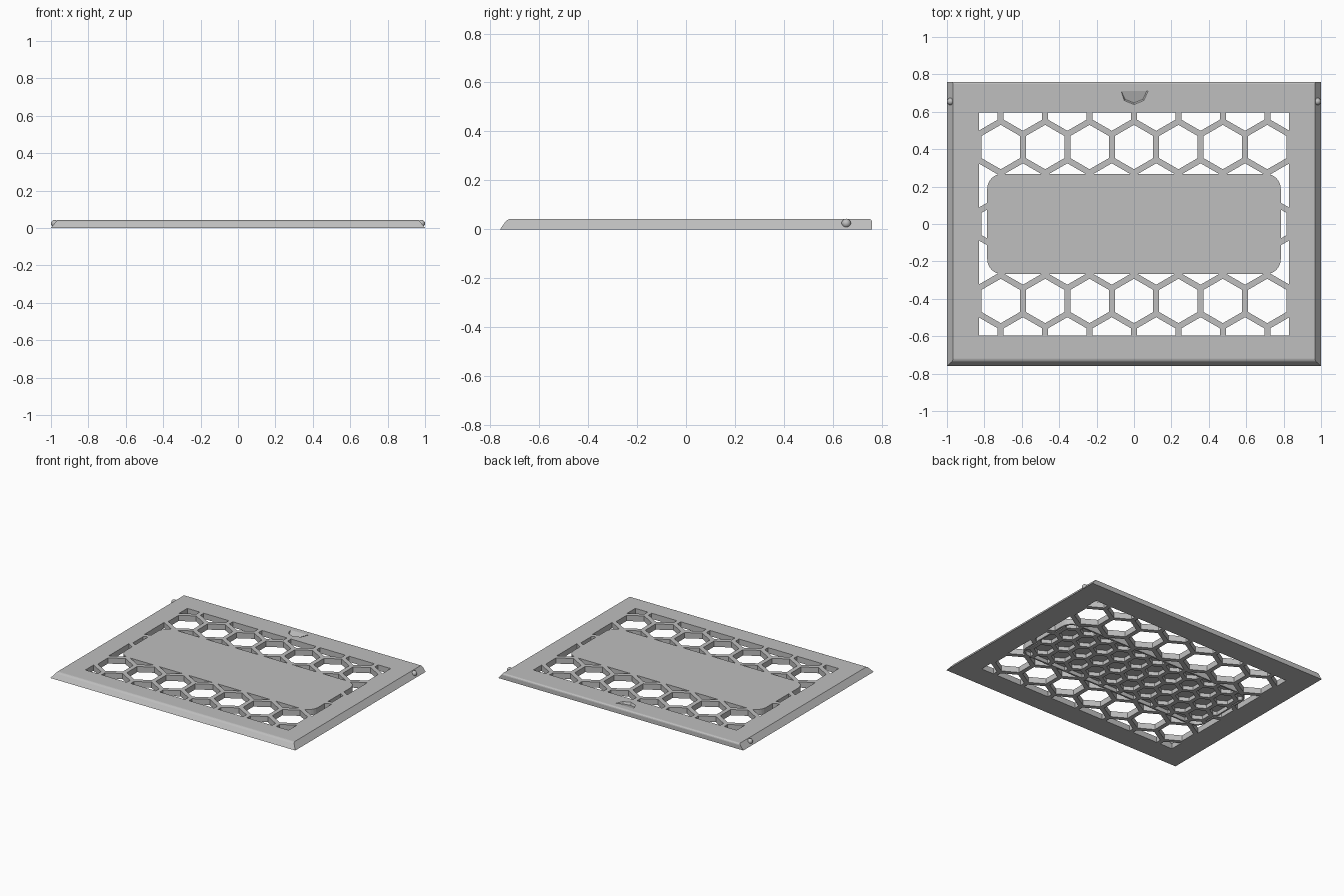
import bpy, bmesh, math
from mathutils import Matrix

cube = bpy.data.objects.get("Cube")
if cube:
    bpy.data.objects.remove(cube)

H = 0.042                      # panel thickness
WX, WY = 0.83, 0.595           # half size of the window in the frame
PX, PY, PR = 0.785, 0.268, 0.08  # half size and corner radius of the plate

grey = bpy.data.materials.new("light_grey")
grey.use_nodes = True
grey.diffuse_color = (0.52, 0.52, 0.52, 1)
grey.node_tree.nodes["Principled BSDF"].inputs["Base Color"].default_value = grey.diffuse_color


def make(name, bm):
    bmesh.ops.recalc_face_normals(bm, faces=bm.faces)
    mesh = bpy.data.meshes.new(name)
    bm.to_mesh(mesh)
    bm.free()
    mesh.materials.append(grey)
    obj = bpy.data.objects.new(name, mesh)
    bpy.context.collection.objects.link(obj)
    return obj


def prism(bm, bottom, top):
    """Join two matching outlines of 3D points into a closed solid."""
    a = [bm.verts.new(p) for p in bottom]
    b = [bm.verts.new(p) for p in top]
    bm.faces.new(a[::-1])
    bm.faces.new(b)
    for i in range(len(a)):
        j = (i + 1) % len(a)
        bm.faces.new((a[i], a[j], b[j], b[i]))


def slab(name, outline, z0, z1):
    bm = bmesh.new()
    prism(bm, [(x, y, z0) for x, y in outline], [(x, y, z1) for x, y in outline])
    return make(name, bm)


def rect(x, y):
    return [(-x, -y), (x, -y), (x, y), (-x, y)]


def rounded(x, y, r, steps=6):
    pts = []
    for k, (sx, sy) in enumerate([(1, 1), (-1, 1), (-1, -1), (1, -1)]):
        for i in range(steps + 1):
            a = math.pi / 2 * (k + i / steps)
            pts.append((sx * (x - r) + r * math.cos(a), sy * (y - r) + r * math.sin(a)))
    return pts


def hexes(name, pitch, wall, rows, cols, z0, z1):
    """Honeycomb of upright hexagonal prisms centred on the origin."""
    bm = bmesh.new()
    r = (pitch - wall) / math.sqrt(3)
    for row in range(-rows, rows + 1):
        for col in range(-cols, cols + 1):
            cx = pitch * (col + 0.5 * (row % 2))
            cy = pitch * row * math.sqrt(3) / 2
            ring = [(cx + r * math.sin(k * math.pi / 3), cy - r * math.cos(k * math.pi / 3))
                    for k in range(6)]
            prism(bm, [(x, y, z0) for x, y in ring], [(x, y, z1) for x, y in ring])
    return make(name, bm)


def boolean(obj, cutter, operation="DIFFERENCE"):
    """Apply the boolean and discard the cutter."""
    mod = obj.modifiers.new("cut", "BOOLEAN")
    mod.operation, mod.solver, mod.object = operation, "EXACT", cutter
    graph = bpy.context.evaluated_depsgraph_get()
    graph.update()
    mesh = bpy.data.meshes.new_from_object(obj.evaluated_get(graph))
    obj.modifiers.clear()
    obj.data = mesh
    bpy.data.objects.remove(cutter)


# Frame: sloped sides and front, upright back, softened top edges
bm = bmesh.new()
prism(bm, [(x, y, 0) for x, y in rect(1, 0.76)],
      [(-0.967, -0.73, H), (0.967, -0.73, H), (0.967, 0.76, H), (-0.967, 0.76, H)])
ends = [e for e in bm.edges
        if all(v.co.z > H / 2 for v in e.verts) and abs(e.verts[0].co.y - e.verts[1].co.y) < 0.01]
bmesh.ops.bevel(bm, geom=ends, offset=0.012, segments=3, profile=0.5, affect="EDGES")
frame = make("frame", bm)
boolean(frame, slab("window_cutter", rect(WX, WY), -0.1, 0.1))

# Finger notch: a ramp sinking toward the middle of the panel
bm = bmesh.new()
mouth = [(-0.078, 0.715), (-0.053, 0.66), (0, 0.638), (0.053, 0.66), (0.078, 0.715)]
floor = [(x * 0.9, 0.715 + (y - 0.715) * 0.88) for x, y in mouth]
prism(bm, [(x, y, H + 0.001 - 0.3 * (0.715 - y)) for x, y in floor],
      [(x, y, H + 0.001) for x, y in mouth])
boolean(frame, make("notch_cutter", bm))

# Open honeycomb grille between the frame and the plate
grille = slab("honeycomb_grille", rect(WX, WY), 0, H)
boolean(grille, hexes("hole_cutter", 0.2375, 0.032, 3, 4, -0.1, 0.1))
boolean(grille, slab("plate_cutter", rounded(PX, PY, PR), -0.1, 0.1))

# Centre plate: closed on top, fine honeycomb ribs underneath
plate = slab("centre_plate", rounded(PX, PY, PR), 0, H)
pockets = hexes("pocket_cutter", 0.15, 0.03, 2, 6, -0.1, H - 0.014)
boolean(pockets, slab("pocket_limit", rounded(PX - 0.012, PY - 0.012, PR - 0.012), -0.2, 0.2),
        "INTERSECT")
boolean(plate, pockets)

# Hinge pins: small round studs on the sloped sides near the back
for side, label in ((1, "left"), (-1, "right")):
    bm = bmesh.new()
    bmesh.ops.create_uvsphere(bm, u_segments=20, v_segments=12, radius=0.019,
                              matrix=Matrix.Translation((side * 0.981, 0.655, 0.024)))
    pin = make(label + "_pin", bm)
    for p in pin.data.polygons:
        p.use_smooth = True
